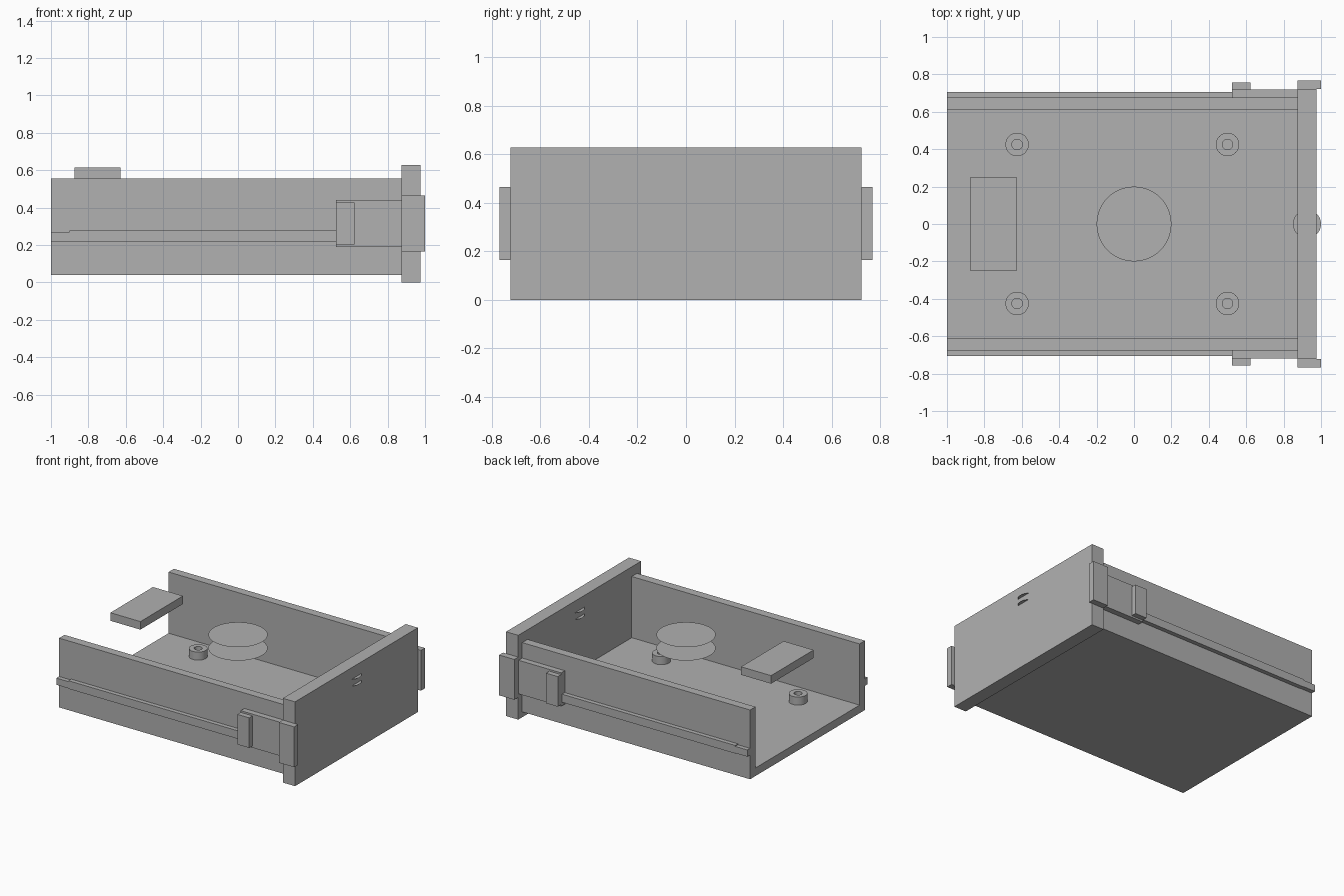
import bpy, bmesh, math

default = bpy.data.objects.get("Cube")
if default:
    bpy.data.objects.remove(default, do_unlink=True)

# Single flat grey
grey = bpy.data.materials.new("plain_grey")
grey.use_nodes = True
colour = (0.44, 0.44, 0.44, 1)
grey.diffuse_color = colour
grey.node_tree.nodes["Principled BSDF"].inputs["Base Color"].default_value = colour


def finish(name, bm):
    bmesh.ops.recalc_face_normals(bm, faces=bm.faces)
    mesh = bpy.data.meshes.new(name)
    bm.to_mesh(mesh)
    bm.free()
    mesh.materials.append(grey)
    obj = bpy.data.objects.new(name, mesh)
    bpy.context.collection.objects.link(obj)
    return obj


def box(name, xs, ys, zs):
    bm = bmesh.new()
    bmesh.ops.create_cube(bm, size=1)
    for v in bm.verts:
        for axis, (lo, hi) in enumerate((xs, ys, zs)):
            v.co[axis] = hi if v.co[axis] > 0 else lo
    return finish(name, bm)


def disc(name, x, radius, z):
    bm = bmesh.new()
    bmesh.ops.create_circle(bm, cap_ends=True, segments=48, radius=radius)
    bmesh.ops.translate(bm, verts=bm.verts, vec=(x, 0, z))
    obj = finish(name, bm)
    if obj.data.polygons[0].normal.z < 0:
        obj.data.flip_normals()
    return obj


def tube(name, x, y, outer, inner, z0, z1, segments=32):
    # Closed ring made by sweeping a rectangular section
    bm = bmesh.new()
    section = [(inner, z0), (outer, z0), (outer, z1), (inner, z1)]
    rings = []
    for i in range(segments):
        a = math.tau * i / segments
        rings.append([bm.verts.new((x + r * math.cos(a), y + r * math.sin(a), z))
                      for r, z in section])
    for i, ring in enumerate(rings):
        following = rings[(i + 1) % segments]
        for j in range(4):
            k = (j + 1) % 4
            bm.faces.new((ring[j], following[j], following[k], ring[k]))
    obj = finish(name, bm)
    bpy.ops.object.select_all(action='DESELECT')
    obj.select_set(True)
    bpy.context.view_layer.objects.active = obj
    bpy.ops.object.shade_smooth_by_angle(angle=math.radians(30))
    return obj


# Tray: U-shaped section extruded along x
back, front = -1.0, 0.875
wall_in, wall_out = 0.612, 0.675
base, floor, rim = 0.04, 0.1, 0.555
bm = bmesh.new()
half = [(wall_out, base), (wall_out, rim), (wall_in, rim), (wall_in, floor)]
outline = half + [(-y, z) for y, z in reversed(half)]
face = bm.faces.new([bm.verts.new((back, y, z)) for y, z in outline])
extruded = bmesh.ops.extrude_face_region(bm, geom=[face], use_keep_orig=True)["geom"]
bmesh.ops.translate(bm, vec=(front - back, 0, 0),
                    verts=[g for g in extruded if isinstance(g, bmesh.types.BMVert)])
finish("tray", bm)

# Front panel and rear connector
box("end_panel", (front, 0.975), (-0.722, 0.722), (0, 0.627))
box("rear_connector", (-0.875, -0.628), (-0.25, 0.25), (rim, 0.615))

# Side hardware, repeated on both sides
for side, sign in (("left", 1), ("right", -1)):
    def side_box(name, xs, depth, zs, start=wall_out):
        box(side + "_" + name, xs, sorted((sign * start, sign * depth)), zs)

    side_box("rail", (-0.9, 0.525), 0.707, (0.217, 0.277))
    side_box("rail_tip", (back, -0.9), 0.707, (0.22, 0.27))
    side_box("latch_plate", (0.525, front), 0.718, (0.19, 0.44))
    side_box("latch_grip", (0.525, 0.622), 0.757, (0.203, 0.427), 0.718)
    side_box("handle_tab", (front, 1.0), 0.768, (0.165, 0.465), 0.722)

    # Hollow mounting posts on the floor
    for place, x in (("rear", -0.625), ("front", 0.5)):
        tube(f"{side}_{place}_post", x, sign * 0.425, 0.0625, 0.028, floor, 0.16)

# Round plates above the tray and through the panel
for level, z in (("upper", 0.59), ("lower", 0.49)):
    disc(level + "_round_plate", 0, 0.2, z)
for level, z in (("upper", 0.54), ("lower", 0.49)):
    disc(level + "_panel_disc", 0.925, 0.075, z)
